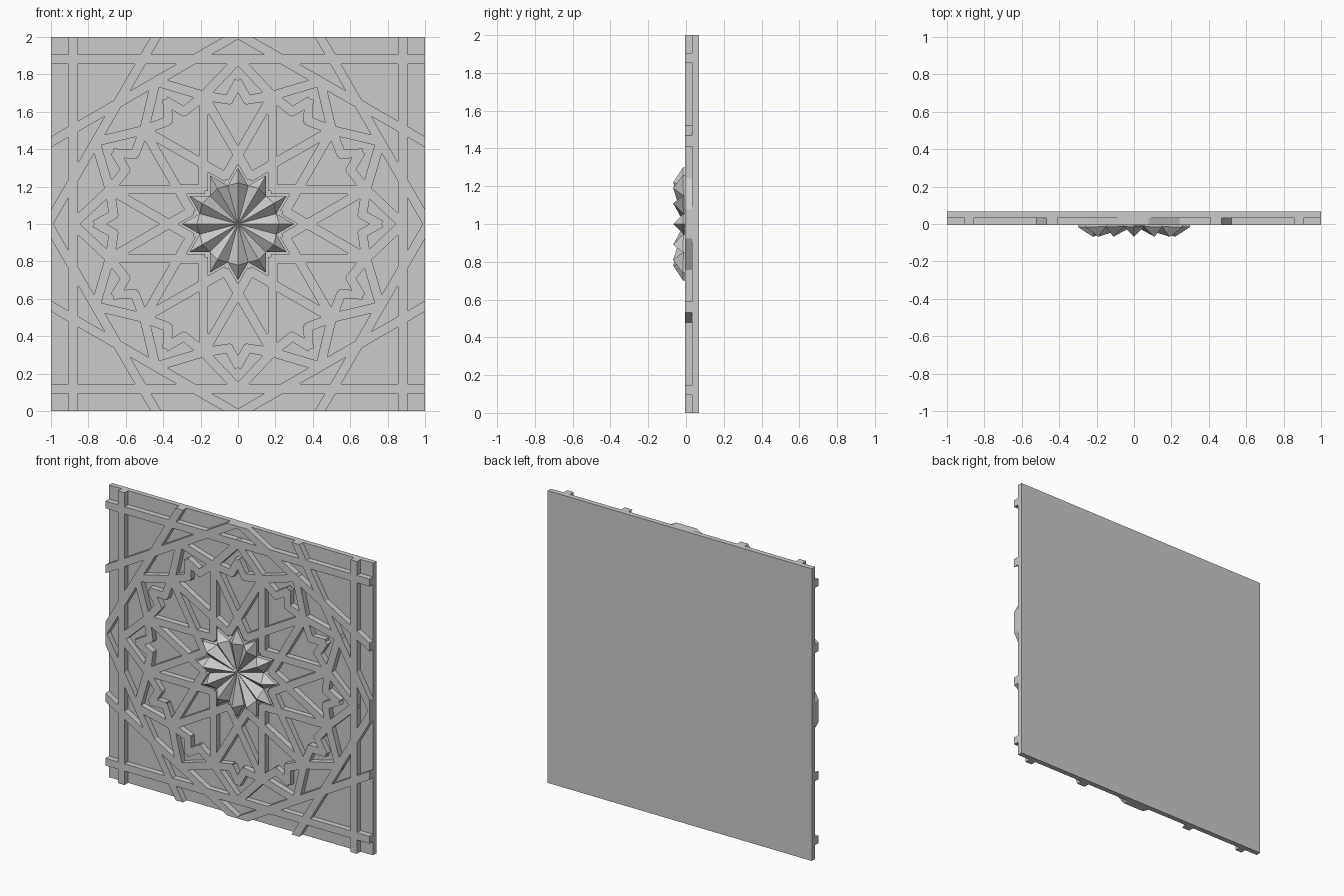
import bpy, bmesh, math
from mathutils import Vector

if "Cube" in bpy.data.objects:
    bpy.data.objects.remove(bpy.data.objects["Cube"])

FRONT, PLATE, BACK = -0.006, 0.033, 0.068   # depth of strap face, plate face, plate back
W = 0.05                                    # strap width
CZ = 1.0                                    # pattern centre height


def finish(bm, name):
    bmesh.ops.recalc_face_normals(bm, faces=bm.faces[:])
    me = bpy.data.meshes.new(name)
    bm.to_mesh(me)
    bm.free()
    ob = bpy.data.objects.new(name, me)
    bpy.context.collection.objects.link(ob)
    return ob


def prism(bm, pts, y0, y1):
    """Solid with an outline in the x/z plane."""
    a = [bm.verts.new((x, y0, z + CZ)) for x, z in pts]
    b = [bm.verts.new((x, y1, z + CZ)) for x, z in pts]
    bm.faces.new(a)
    bm.faces.new(b[::-1])
    n = len(pts)
    for i in range(n):
        bm.faces.new((a[i], b[i], b[(i + 1) % n], a[(i + 1) % n]))


def strap(bm, p, q, ext=0.012):
    p, q = Vector(p), Vector(q)
    d = (q - p).normalized()
    n = Vector((-d.y, d.x)) * W / 2
    p, q = p - d * ext, q + d * ext
    prism(bm, [p + n, q + n, q - n, p - n], FRONT, PLATE + 0.002)


def polar(r, deg):
    """Lateral / radial position, measured from the vertical axis."""
    a = math.radians(deg)
    return Vector((r * math.sin(a), r * math.cos(a)))


def turn(p, deg):
    a = math.radians(deg)
    c, s = math.cos(a), math.sin(a)
    return Vector((p[0] * c + p[1] * s, -p[0] * s + p[1] * c))


def clip_to_panel(bm):
    for co, no in (((1, 0, 0), (1, 0, 0)), ((-1, 0, 0), (-1, 0, 0)),
                   ((0, 0, 2), (0, 0, 1)), ((0, 0, 0), (0, 0, -1))):
        res = bmesh.ops.bisect_plane(bm, geom=bm.verts[:] + bm.edges[:] + bm.faces[:],
                                     plane_co=co, plane_no=no, clear_outer=True)
        cut = [e for e in res['geom_cut'] if isinstance(e, bmesh.types.BMEdge) and e.is_boundary]
        if cut:
            bmesh.ops.holes_fill(bm, edges=cut, sides=0)


# back plate
bm = bmesh.new()
prism(bm, [(-1, -1), (1, -1), (1, 1), (-1, 1)], PLATE, BACK)
finish(bm, "back_plate")

# twelve long straps, tangent to one circle and cut off at the panel edge
D = 0.88
bm = bmesh.new()
for k in range(12):
    strap(bm, turn((-1.6, D), 30 * k), turn((1.6, D), 30 * k))
clip_to_panel(bm)
finish(bm, "long_straps")

# inner strapwork: star, petals and dart cells, mirrored in each of 12 sectors
valley, node = polar(0.262, -15), polar(0.71, 15)
edge_mid, notch, tooth = Vector((0, D)), Vector((0.05, 0.665)), Vector((0, 0.755))
bm = bmesh.new()
for k in range(12):
    for m in (1, -1):
        def at(p):
            return turn((p[0] * m, p[1]), 30 * k)
        strap(bm, at(valley), at(node), 0.01)
        strap(bm, at(edge_mid), at(node))
        strap(bm, at(node), at(notch))
        strap(bm, at(notch), at(tooth))
finish(bm, "star_straps")

# faceted twelve-point centre rosette
bm = bmesh.new()
hub = bm.verts.new((0, -0.008, CZ))


def ring(r, y, offset):
    out = []
    for k in range(12):
        p = polar(r, 30 * k + offset)
        out.append(bm.verts.new((p.x, y, p.y + CZ)))
    return out


peak, tip, dip = ring(0.22, -0.068, 0), ring(0.30, -0.016, 0), ring(0.212, -0.014, 15)
tip_b, dip_b = ring(0.30, PLATE, 0), ring(0.212, PLATE, 15)
for k in range(12):
    for d, db in ((dip[k], dip_b[k]), (dip[k - 1], dip_b[k - 1])):
        bm.faces.new((hub, peak[k], d))
        bm.faces.new((peak[k], tip[k], d))
        bm.faces.new((tip[k], tip_b[k], db, d))
bm.faces.new([v for k in range(12) for v in (tip_b[k], dip_b[k])])
finish(bm, "rosette")
